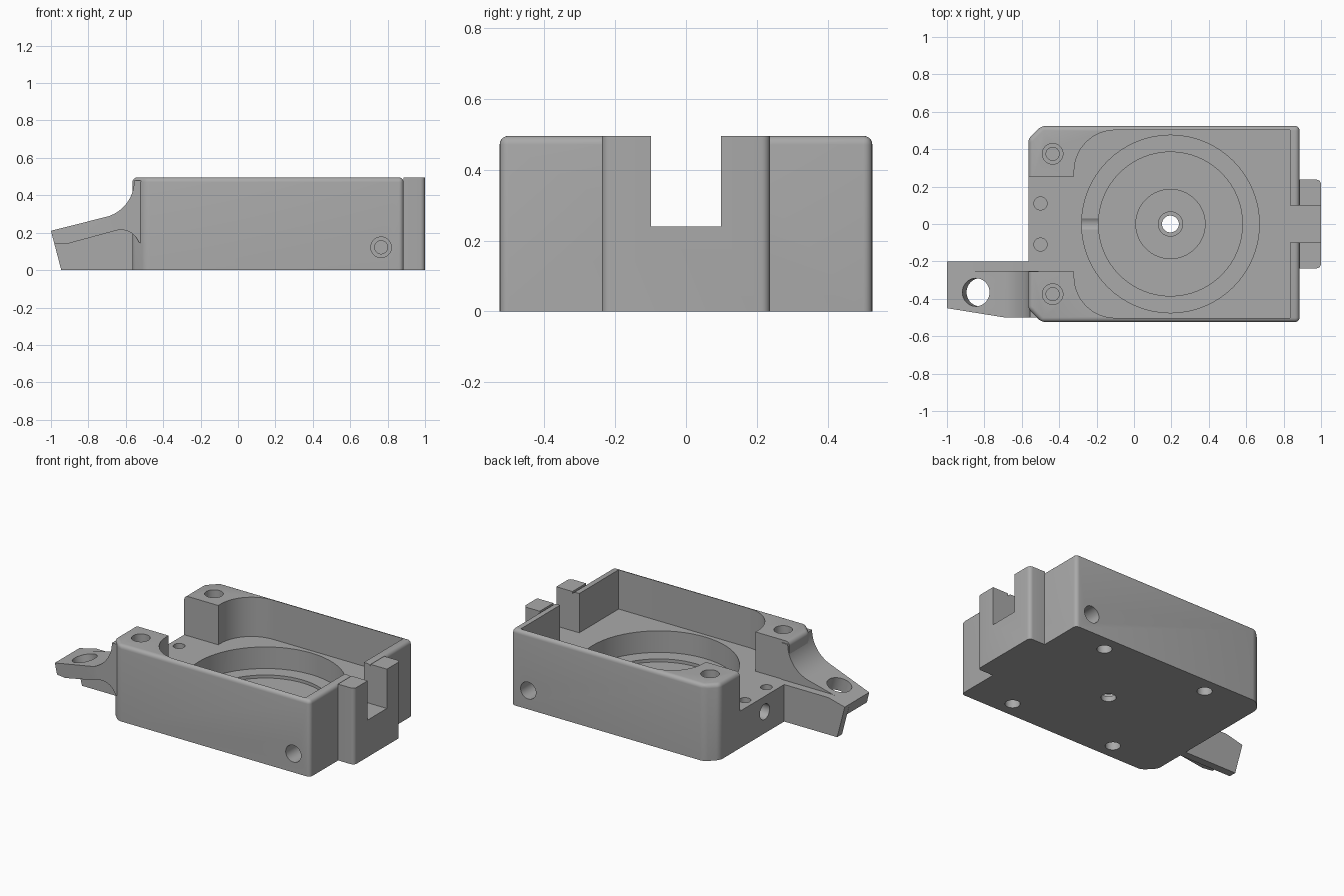
import bpy, bmesh, math
from mathutils import Vector, Matrix

cube = bpy.data.objects.get("Cube")
if cube:
    bpy.data.objects.remove(cube, do_unlink=True)

grey = bpy.data.materials.new("plain grey")
grey.use_nodes = True
grey.diffuse_color = (0.4, 0.4, 0.4, 1)
grey.node_tree.nodes["Principled BSDF"].inputs["Base Color"].default_value = (0.4, 0.4, 0.4, 1)


def make(name, bm):
    bmesh.ops.recalc_face_normals(bm, faces=bm.faces)
    mesh = bpy.data.meshes.new(name)
    bm.to_mesh(mesh)
    bm.free()
    ob = bpy.data.objects.new(name, mesh)
    bpy.context.collection.objects.link(ob)
    mesh.materials.append(grey)
    return ob


def prism(name, outline, low, high, side_view=False, bevel=None):
    """Extrude an xy outline along z, or an xz outline along y."""
    bm = bmesh.new()
    place = (lambda a, b: (a, low, b)) if side_view else (lambda a, b: (a, b, low))
    face = bm.faces.new([bm.verts.new(place(a, b)) for a, b in outline])
    moved = bmesh.ops.extrude_face_region(bm, geom=[face])["geom"]
    axis = Vector((0, 1, 0)) if side_view else Vector((0, 0, 1))
    bmesh.ops.translate(bm, vec=axis * (high - low),
                        verts=[g for g in moved if isinstance(g, bmesh.types.BMVert)])
    bmesh.ops.recalc_face_normals(bm, faces=bm.faces)
    if bevel:
        edges = [e for e in bm.edges if bevel(*(v.co for v in e.verts))]
        bmesh.ops.bevel(bm, geom=edges, offset=0.025, segments=5, profile=0.5,
                        affect='EDGES', clamp_overlap=True)
    return make(name, bm)


def box(x0, x1, y0, y1, z0, z1):
    return prism("box_cutter", [(x0, y0), (x1, y0), (x1, y1), (x0, y1)], z0, z1)


def drill(start, end, radius):
    start, end = Vector(start), Vector(end)
    bm = bmesh.new()
    turn = (end - start).to_track_quat('Z', 'Y').to_matrix().to_4x4()
    bmesh.ops.create_cone(bm, cap_ends=True, segments=64, radius1=radius, radius2=radius,
                          depth=(end - start).length,
                          matrix=Matrix.Translation((start + end) / 2) @ turn)
    return make("drill_cutter", bm)


def cut(target, cutter):
    mod = target.modifiers.new("cut", 'BOOLEAN')
    mod.operation, mod.solver, mod.object = 'DIFFERENCE', 'EXACT', cutter
    bpy.context.view_layer.objects.active = target
    bpy.ops.object.modifier_apply(modifier=mod.name)
    bpy.data.objects.remove(cutter, do_unlink=True)


def arc(cx, cz, r, a0, a1, steps=14):
    angles = [math.radians(a0 + (a1 - a0) * i / steps) for i in range(steps + 1)]
    return [(cx + r * math.cos(a), cz + r * math.sin(a)) for a in angles]


L, R, W, H = -0.565, 0.885, 0.525, 0.495
FLOOR, CX = 0.24, 0.195

# Housing with chamfered rear corners and rounded top rim
housing = prism("housing", [(L, -W + 0.07), (L + 0.07, -W), (R, -W), (R, W), (L + 0.07, W), (L, W - 0.07)],
                0, H, bevel=lambda a, b: a.z + b.z > H * 0.9)

# Main pocket with two rounded corners, open at the left end
pocket = [(0.835, -0.502), (0.835, 0.502)] + arc(-0.1, 0.282, 0.22, 90, 180) + arc(-0.1, -0.282, 0.22, 180, 270)
cut(housing, prism("pocket_cutter", pocket, FLOOR, 0.7))
cut(housing, box(-0.7, -0.2, -0.255, 0.255, FLOOR, 0.7))

# Stepped round seat and central bore
for radius, depth in ((0.475, 0.1), (0.385, 0.08), (0.185, 0.06), (0.065, 0.035), (0.045, -0.1)):
    cut(housing, drill((CX, 0, 0.3), (CX, 0, depth), radius))

# Screw holes in the posts, side walls, floor and underside
for s in (-1, 1):
    for radius, deep in ((0.055, 0.15), (0.035, 0.25)):
        cut(housing, drill((-0.435, s * 0.375, 0.6), (-0.435, s * 0.375, H - deep), radius))
        cut(housing, drill((0.765, s * 0.6, 0.122), (0.765, s * (W - deep), 0.122), radius))
    cut(housing, drill((-0.5, s * 0.11, 0.3), (-0.5, s * 0.11, 0.1), 0.035))
    for x in (CX - 0.385, CX + 0.385):
        cut(housing, drill((x, s * 0.42, -0.1), (x, s * 0.42, 0.15), 0.045))
cut(housing, drill((-0.7, 0, 0.14), (-0.1, 0, 0.14), 0.05))

# Slotted end block
end_block = prism("end_block", [(0.86, -0.237), (1, -0.237), (1, 0.237), (0.86, 0.237)], 0, H,
                  bevel=lambda a, b: min(a.x, b.x) > 0.95 and abs(a.z - b.z) > 0.1)
cut(end_block, box(0.7, 1.1, -0.098, 0.098, FLOOR, 0.7))
cut(end_block, box(0.7, 0.884, -0.3, 0.3, -0.1, 0.7))
cut(housing, box(0.8, 1.1, -0.098, 0.098, FLOOR, 0.7))

# Side lug: sloped plate with fillets above and below
top_curve = arc(-0.755, 0.478, 0.2, -72, 0)
under_curve = arc(-0.625, 0.115, 0.1, 20, 105)
plate = [(-1, 0.21)] + top_curve + [(-0.51, 0.478), (-0.51, 0.14)] + under_curve + [(-0.915, 0.14), (-0.982, 0.14)]
lug_plate = prism("lug_plate", plate, -0.5, -0.25, side_view=True)
cut(lug_plate, prism("taper_cutter", [(-1.1, -0.434), (-0.69, -0.5), (-0.69, -0.6), (-1.1, -0.6)], -0.1, 0.7))

# Upright web beside the plate
web = [(-1, 0.21), (-0.88, FLOOR), (L, FLOOR), (L, 0), (-0.945, 0)]
lug_web = prism("lug_web", web, -0.25, -0.2, side_view=True)

# Tilted eye through the lug
for part in (lug_plate, lug_web):
    cut(part, drill((-0.899, -0.365, 0.45), (-0.792, -0.365, 0.05), 0.075))

for part in (housing, end_block, lug_plate, lug_web):
    bpy.ops.object.select_all(action='DESELECT')
    part.select_set(True)
    bpy.context.view_layer.objects.active = part
    bpy.ops.object.shade_smooth_by_angle(angle=math.radians(30))
